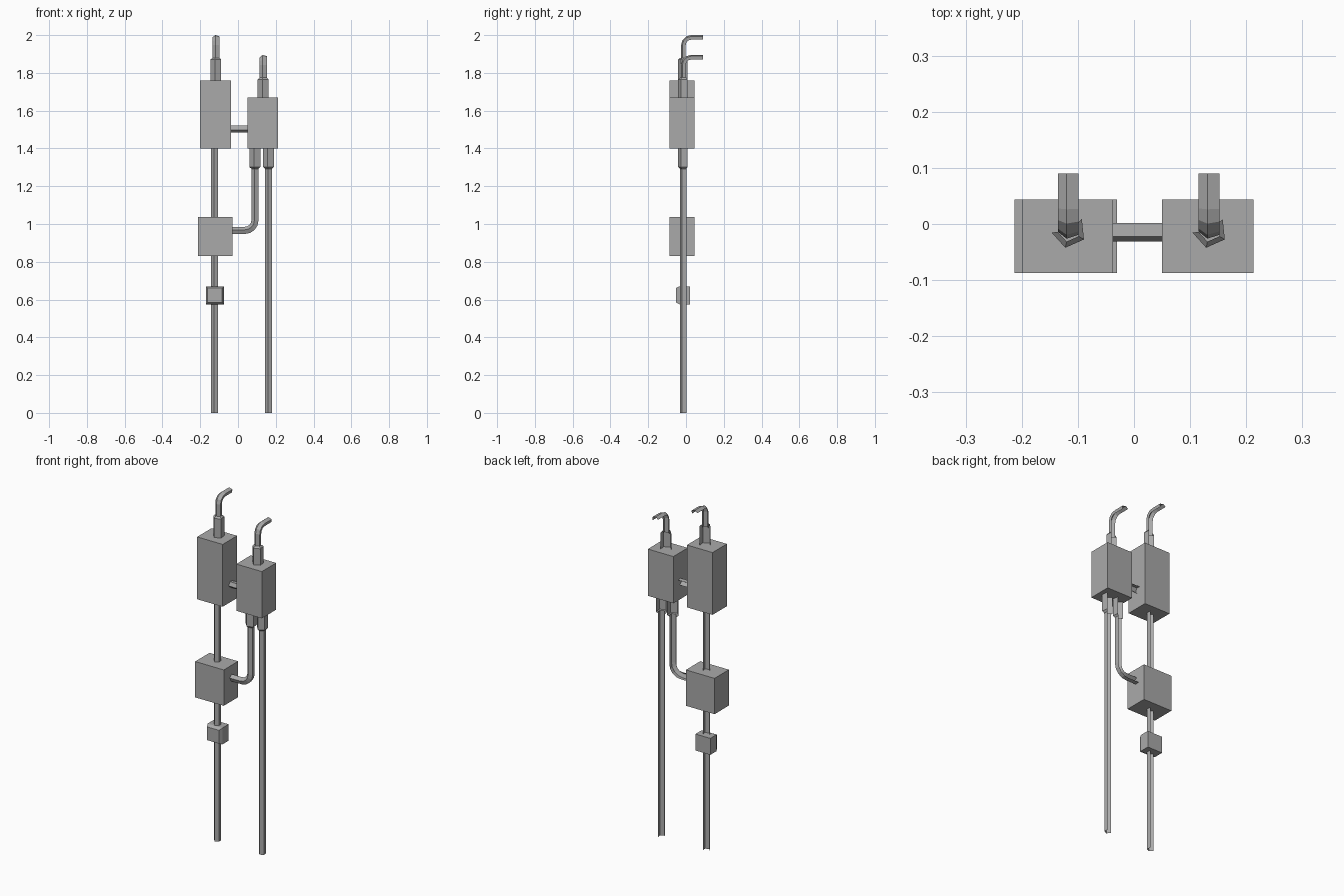
import bpy
import bmesh
from math import sin, cos, pi, radians
from mathutils import Vector

cube = bpy.data.objects.get("Cube")
if cube:
    bpy.data.objects.remove(cube, do_unlink=True)

grey = bpy.data.materials.new("metal_grey")
grey.use_nodes = True
colour = (0.4, 0.4, 0.4, 1)
grey.diffuse_color = colour
grey.node_tree.nodes["Principled BSDF"].inputs["Base Color"].default_value = colour

X, Y = Vector((1, 0, 0)), Vector((0, 1, 0))
PIPE, COLLAR = 0.02, 0.031
DEPTH = -0.012  # y of every pipe axis
# Three sides of a pentagon: an open-backed channel
CHANNEL = [(cos(radians(186 + 72 * i)), sin(radians(186 + 72 * i))) for i in range(4)]


def finish(bm, name):
    mesh = bpy.data.meshes.new(name)
    bm.to_mesh(mesh)
    bm.free()
    mesh.materials.append(grey)
    obj = bpy.data.objects.new(name, mesh)
    bpy.context.collection.objects.link(obj)
    return obj


def box(name, x, y, z, front_inset=0):
    """Box from (min, max) ranges, optionally with a chamfered front."""
    bm = bmesh.new()
    bmesh.ops.create_cube(bm, size=1)
    ranges = (x, y, z)
    for v in bm.verts:
        v.co = [r[0] if c < 0 else r[1] for r, c in zip(ranges, v.co)]
    if front_inset:
        front = min(bm.faces, key=lambda f: f.calc_center_median().y)
        bmesh.ops.inset_region(bm, faces=[front], thickness=front_inset)
        for v in front.verts:
            v.co.y -= front_inset * 1.4
    return finish(bm, name)


def channel(name, path, radii, fixed_x=True, depth_scale=1):
    """Sweep the channel along a path, keeping one profile axis fixed."""
    pts = [Vector(p) for p in path]
    bm = bmesh.new()
    rings = []
    for i, p in enumerate(pts):
        before = (p - pts[i - 1]).normalized() if i else (pts[1] - p).normalized()
        after = (pts[i + 1] - p).normalized() if i + 1 < len(pts) else before
        t = (before + after).normalized()
        mitre = 1 / t.dot(before)
        if fixed_x:
            u, v = X, t.cross(X) * mitre
        else:
            u, v = Y.cross(t) * mitre, Y
        r = radii[i] if isinstance(radii, list) else radii
        rings.append([bm.verts.new(p + (u * a + v * b * depth_scale) * r) for a, b in CHANNEL])
    for lower, upper in zip(rings, rings[1:]):
        for j in range(len(CHANNEL) - 1):
            bm.faces.new((lower[j], lower[j + 1], upper[j + 1], upper[j]))
    return finish(bm, name)


def upright(name, x, z0, z1):
    return channel(name, [(x, DEPTH, z0), (x, DEPTH, z1)], PIPE)


def collar(name, x, base, tip):
    """Wider sleeve on a box, chamfered to the pipe at its tip."""
    lip = tip - 0.01 if tip > base else tip + 0.01
    rings = [(base, COLLAR), (lip, COLLAR), (tip, PIPE)]
    rings.sort()
    return channel(name, [(x, DEPTH, z) for z, r in rings], [r for z, r in rings])


# Boxes
DEEP = (-0.087, 0.044)
box("tall_box", (-0.2, -0.037), DEEP, (1.4, 1.76))
box("short_box", (0.05, 0.213), DEEP, (1.4, 1.67))
box("junction_box", (-0.213, -0.03), DEEP, (0.83, 1.037))
box("small_box", (-0.17, -0.075), (-0.035, 0.021), (0.575, 0.67), front_inset=0.013)

# Straight pipes
upright("left_pipe", -0.123, 0, 1.4)
upright("right_pipe", 0.163, 0, 1.3)
channel("cross_pipe", [(0.05, DEPTH, 1.503), (-0.037, DEPTH, 1.503)], PIPE, fixed_x=False)

# Collars
collar("tall_box_collar", -0.116, 1.76, 1.88)
collar("short_box_collar", 0.135, 1.67, 1.775)
collar("elbow_collar", 0.091, 1.4, 1.292)
collar("right_pipe_collar", 0.163, 1.4, 1.292)

# Elbow pipe from the junction box up to the short box
bend = 0.055
elbow = [(-0.03, DEPTH, 0.965)]
for i in range(5):
    a = i * pi / 8
    elbow.append((0.091 - bend + bend * sin(a), DEPTH, 0.965 + bend - bend * cos(a)))
elbow.append((0.091, DEPTH, 1.3))
channel("elbow_pipe", elbow, PIPE, fixed_x=False)

# Hooked pipes bending towards the back at the top
for name, x, base, top in (("left_hook", -0.116, 1.86, 1.986), ("right_hook", 0.135, 1.76, 1.881)):
    bend = 0.04
    hook = [(x, DEPTH, base)]
    for i in range(4):
        a = i * pi / 6
        hook.append((x, DEPTH + bend - bend * cos(a), top - bend + bend * sin(a)))
    hook.append((x, 0.09, top))
    channel(name, hook, PIPE, depth_scale=0.72)
